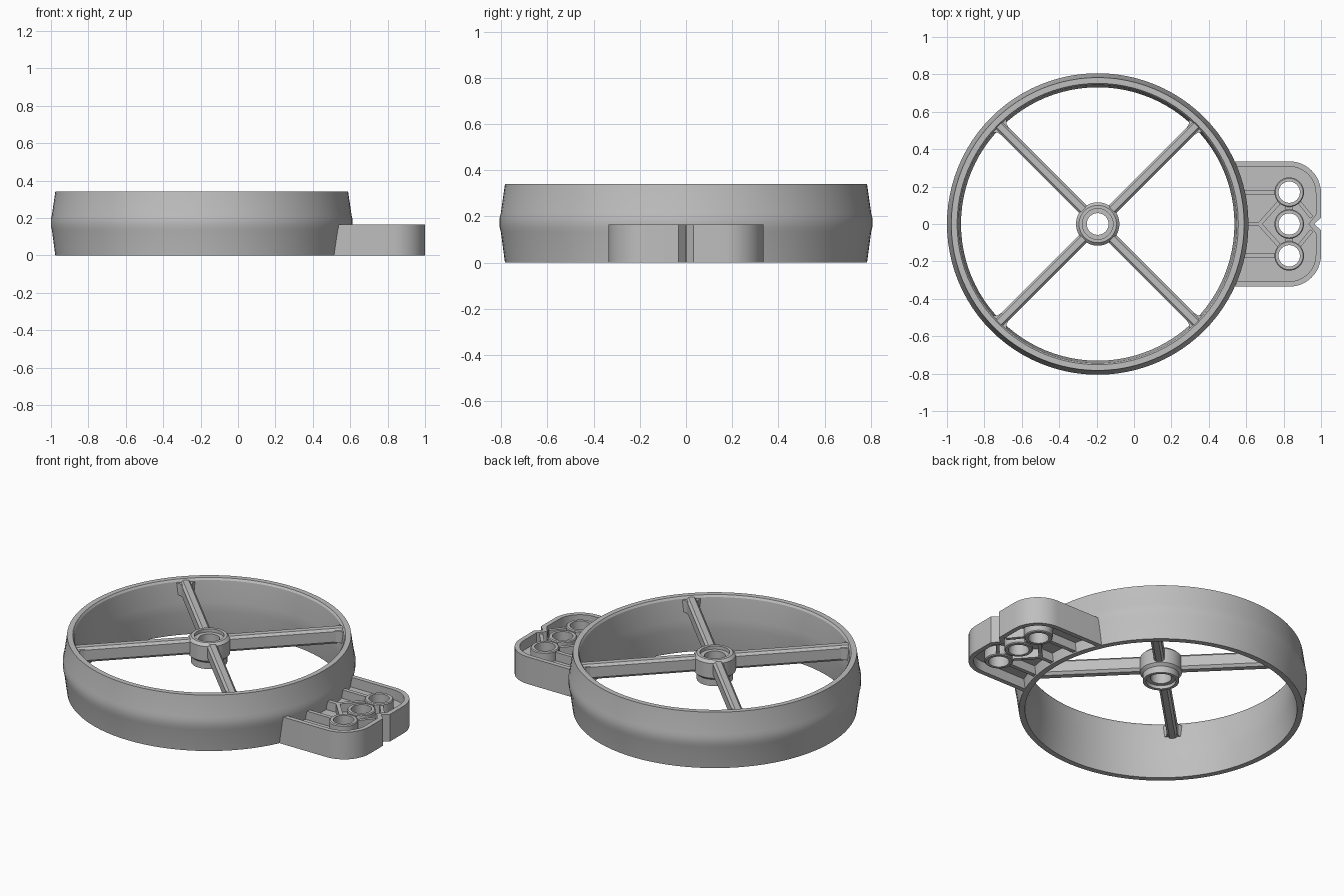
import bpy, bmesh, math
from mathutils import Matrix, Vector

if "Cube" in bpy.data.objects:
    bpy.data.objects.remove(bpy.data.objects["Cube"])

CX = -0.194          # wheel centre
H = 0.34             # wheel height
BH = 0.165           # bracket height
HOLES = (-0.17, 0.0, 0.17)
HX = 0.83            # x of bracket holes

grey = bpy.data.materials.new("light_grey")
grey.diffuse_color = (0.52, 0.52, 0.52, 1)
grey.use_nodes = True
grey.node_tree.nodes["Principled BSDF"].inputs["Base Color"].default_value = grey.diffuse_color


def finish(name, bm):
    bmesh.ops.recalc_face_normals(bm, faces=bm.faces)
    me = bpy.data.meshes.new(name)
    bm.to_mesh(me)
    bm.free()
    me.materials.append(grey)
    ob = bpy.data.objects.new(name, me)
    bpy.context.collection.objects.link(ob)
    return ob


def lathe(name, profile, x, y=0, n=48):
    """Spin a closed (radius, z) profile round a vertical axis."""
    bm = bmesh.new()
    rows = []
    for i in range(n):
        a = 2 * math.pi * i / n
        rows.append([bm.verts.new((x + r * math.cos(a), y + r * math.sin(a), z)) for r, z in profile])
    m = len(profile)
    for i in range(n):
        p, q = rows[i], rows[(i + 1) % n]
        for j in range(m):
            k = (j + 1) % m
            bm.faces.new((p[j], q[j], q[k], p[k]))
    return finish(name, bm)


def prism(name, pts, z0, z1):
    """Extrude a flat outline from z0 to z1."""
    bm = bmesh.new()
    f = bm.faces.new([bm.verts.new((x, y, z0)) for x, y in pts])
    new = bmesh.ops.extrude_face_region(bm, geom=[f])["geom"]
    bmesh.ops.translate(bm, vec=(0, 0, z1 - z0), verts=[v for v in new if isinstance(v, bmesh.types.BMVert)])
    return finish(name, bm)


def rib(name, a, b, w, z0, z1):
    a, b = Vector(a), Vector(b)
    d = (b - a).normalized()
    s = Vector((-d.y, d.x)) * w / 2
    return prism(name, [a + s, a - s, b - s, b + s], z0, z1)


# Rim: barrel-shaped ring
lathe("rim", [(0.783, 0), (0.801, 0.135), (0.806, 0.155), (0.806, 0.195), (0.801, 0.215), (0.783, H),
              (0.752, H), (0.744, H - 0.012), (0.731, 0.20), (0.731, 0.14), (0.750, 0)], CX, n=96)

# Hub: collar with raised lips and counterbores
lathe("hub", [(0.058, 0.2), (0.058, 0.32), (0.082, 0.32), (0.082, H), (0.1, H), (0.116, H - 0.016),
              (0.116, 0.235), (0.1, 0.22), (0.1, 0.18), (0.082, 0.18), (0.082, 0.2)], CX)

# Spokes: four chamfered bars with a flare at the rim
section = [(-0.029, 0.255), (-0.016, 0.24), (0.016, 0.24), (0.029, 0.255),
           (0.029, 0.318), (0.016, 0.332), (-0.016, 0.332), (-0.029, 0.318)]
for i in range(4):
    turn = Matrix.Translation((CX, 0, 0)) @ Matrix.Rotation(math.pi / 4 + i * math.pi / 2, 4, 'Z')
    bm = bmesh.new()
    ends = [[bm.verts.new((x, y, z)) for y, z in section] for x in (0.09, 0.757)]
    for e in ends:
        bm.faces.new(e)
    for j in range(8):
        k = (j + 1) % 8
        bm.faces.new((ends[0][j], ends[0][k], ends[1][k], ends[1][j]))
    bm.transform(turn)
    finish("spoke", bm)
    flare = prism("spoke_flare", [(0.70, -0.028), (0.725, -0.034), (0.742, -0.052), (0.752, -0.052),
                                  (0.752, 0.052), (0.742, 0.052), (0.725, 0.034), (0.70, 0.028)], 0.25, 0.322)
    flare.data.transform(turn)


# Bracket outline, inset by d: lower rim end, round corners, notch, upper rim end
def outline(d):
    hw, r, c = 0.335 - d, 0.17 - d, (0.83, 0.165)
    low = [(CX + math.sqrt(0.76 ** 2 - hw ** 2), -hw)]
    for i in range(13):
        a = -math.pi / 2 + i * math.pi / 24
        low.append((c[0] + r * math.cos(a), -c[1] + r * math.sin(a)))
    low += [(1 - d, -0.033 - d * 0.6), (0.965 - d * 1.1, -0.002)]
    return low + [(x, -y) for x, y in reversed(low)]


# Bracket side wall
bm = bmesh.new()
outer, inner = outline(0), outline(0.028)
rows = [[bm.verts.new((x, y, z)) for x, y in pts]
        for pts, z in ((outer, 0), (outer, BH), (inner, BH), (inner, 0))]
for j in range(4):
    p, q = rows[j], rows[(j + 1) % 4]
    for i in range(len(outer) - 1):
        bm.faces.new((p[i], p[i + 1], q[i + 1], q[i]))
for i in (0, -1):
    bm.faces.new([row[i] for row in rows])
finish("bracket_wall", bm)

# Bracket floor between the upper and lower pockets, edged by the rim arc
a0 = math.asin(0.325 / 0.76)
arc = [(CX + 0.76 * math.cos(a), 0.76 * math.sin(a)) for a in [a0 - 2 * a0 * i / 12 for i in range(13)]]
floor = prism("bracket_floor", outline(0.01)[1:-1] + arc, 0.06, 0.105)

# Three pin holes cut through the floor
bm = bmesh.new()
for y in HOLES:
    bmesh.ops.create_cone(bm, cap_ends=True, segments=32, radius1=0.065, radius2=0.065, depth=0.4,
                          matrix=Matrix.Translation((HX, y, 0.08)))
cutter = finish("hole_cutter", bm)
mod = floor.modifiers.new("holes", 'BOOLEAN')
mod.operation, mod.object, mod.solver = 'DIFFERENCE', cutter, 'EXACT'
dg = bpy.context.evaluated_depsgraph_get()
floor_mesh = bpy.data.meshes.new_from_object(floor.evaluated_get(dg))
floor.modifiers.clear()
floor.data = floor_mesh
bpy.data.objects.remove(cutter)

# Pin hole tubes
for y in HOLES:
    lathe("hole_tube", [(0.057, 0), (0.057, BH), (0.074, BH), (0.079, BH - 0.005),
                        (0.079, 0.005), (0.074, 0)], HX, y, n=32)

# Stiffening ribs
zr = (0.008, BH - 0.008)
rib("centre_rib", (0.565, 0), (0.68, 0), 0.024, *zr)
for s in (-1, 1):
    rib("side_rib", (0.55, 0.17 * s), (HX - 0.07, 0.17 * s), 0.024, *zr)
    rib("diagonal_rib", (0.665, -0.008 * s), (HX - 0.05, 0.12 * s), 0.022, *zr)
    rib("tube_link", (HX, 0.07 * s), (HX, 0.1 * s), 0.04, *zr)
    rib("notch_rib", (HX + 0.055, 0.115 * s), (0.95, 0.035 * s), 0.02, *zr)

bpy.ops.object.select_all(action='SELECT')
bpy.context.view_layer.objects.active = floor
bpy.ops.object.shade_smooth_by_angle(angle=math.radians(25))
